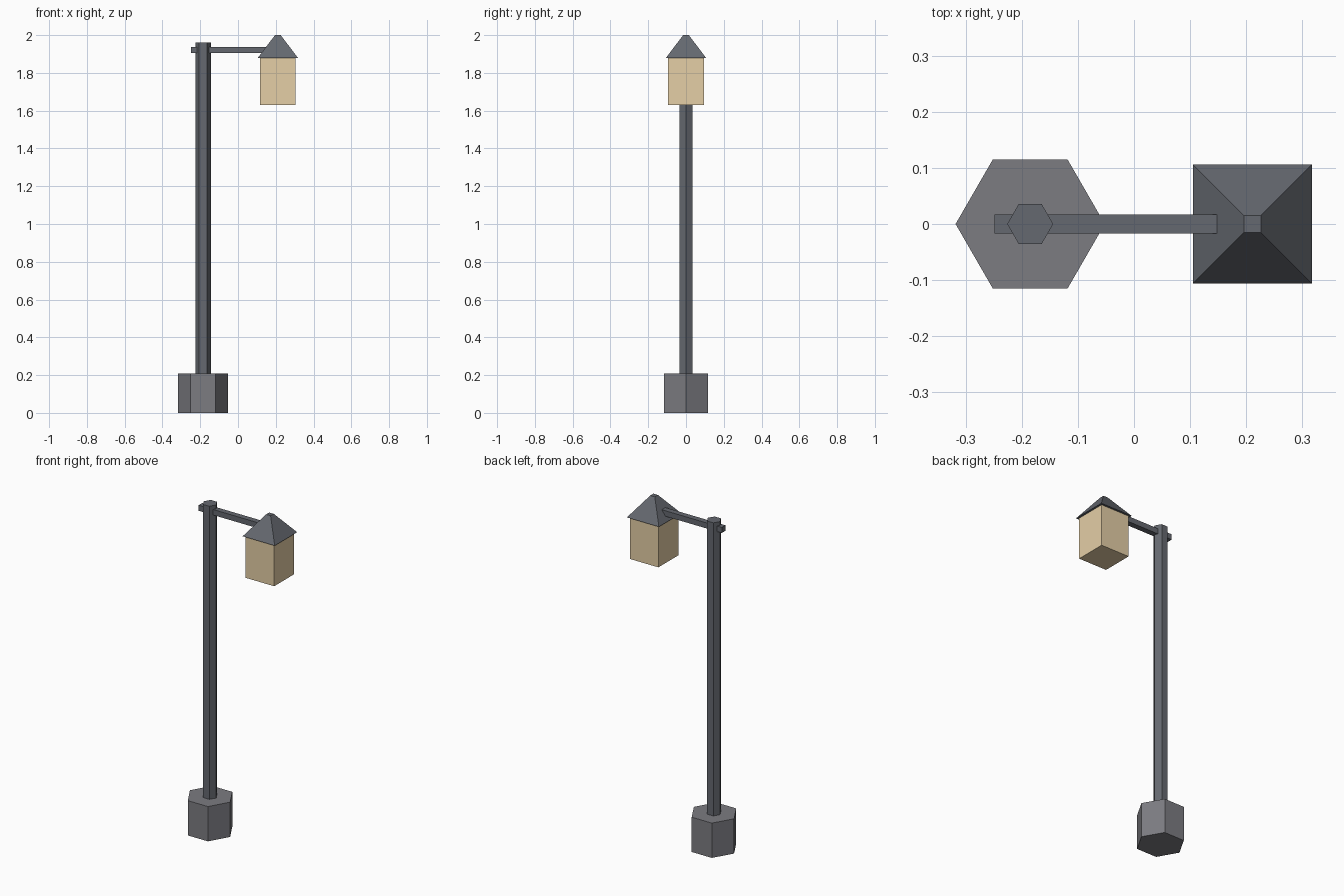
import bpy, math

if "Cube" in bpy.data.objects:
    bpy.data.objects.remove(bpy.data.objects["Cube"])

POST_X, LAMP_X = -0.185, 0.211


def material(name, rgb):
    m = bpy.data.materials.new(name)
    m.diffuse_color = (*rgb, 1)
    m.use_nodes = True
    m.node_tree.nodes["Principled BSDF"].inputs["Base Color"].default_value = m.diffuse_color
    return m


stone = material("stone", (0.20, 0.20, 0.22))
metal = material("dark_metal", (0.13, 0.14, 0.16))
glass = material("warm_glass", (0.78, 0.62, 0.38))


def finish(name, mat):
    ob = bpy.context.object
    ob.name = name
    ob.data.materials.append(mat)
    bpy.ops.object.transform_apply(location=False, rotation=True, scale=True)
    return ob


def prism(name, x, sides, r1, r2, z0, z1, turn, mat):
    bpy.ops.mesh.primitive_cone_add(vertices=sides, radius1=r1, radius2=r2, depth=z1 - z0,
                                    location=(x, 0, (z0 + z1) / 2), rotation=(0, 0, turn))
    return finish(name, mat)


def box(name, x0, x1, half_y, z0, z1, mat):
    bpy.ops.mesh.primitive_cube_add(size=1, location=((x0 + x1) / 2, 0, (z0 + z1) / 2))
    bpy.context.object.scale = (x1 - x0, 2 * half_y, z1 - z0)
    return finish(name, mat)


# Hexagonal footing and post, corners pointing along x
prism("base", POST_X, 6, 0.133, 0.133, 0, 0.208, math.pi / 6, stone)
prism("post", POST_X, 6, 0.041, 0.041, 0.2, 1.96, math.pi / 6, metal)

# Square arm through the post, ending inside the roof
box("arm", -0.249, LAMP_X, 0.017, 1.904, 1.937, metal)

# Lantern body and truncated pyramid roof
box("lantern", LAMP_X - 0.094, LAMP_X + 0.094, 0.094, 1.63, 1.88, glass)
prism("roof", LAMP_X, 4, 0.106 * math.sqrt(2), 0.015 * math.sqrt(2), 1.88, 2.0, math.pi / 4, metal)
